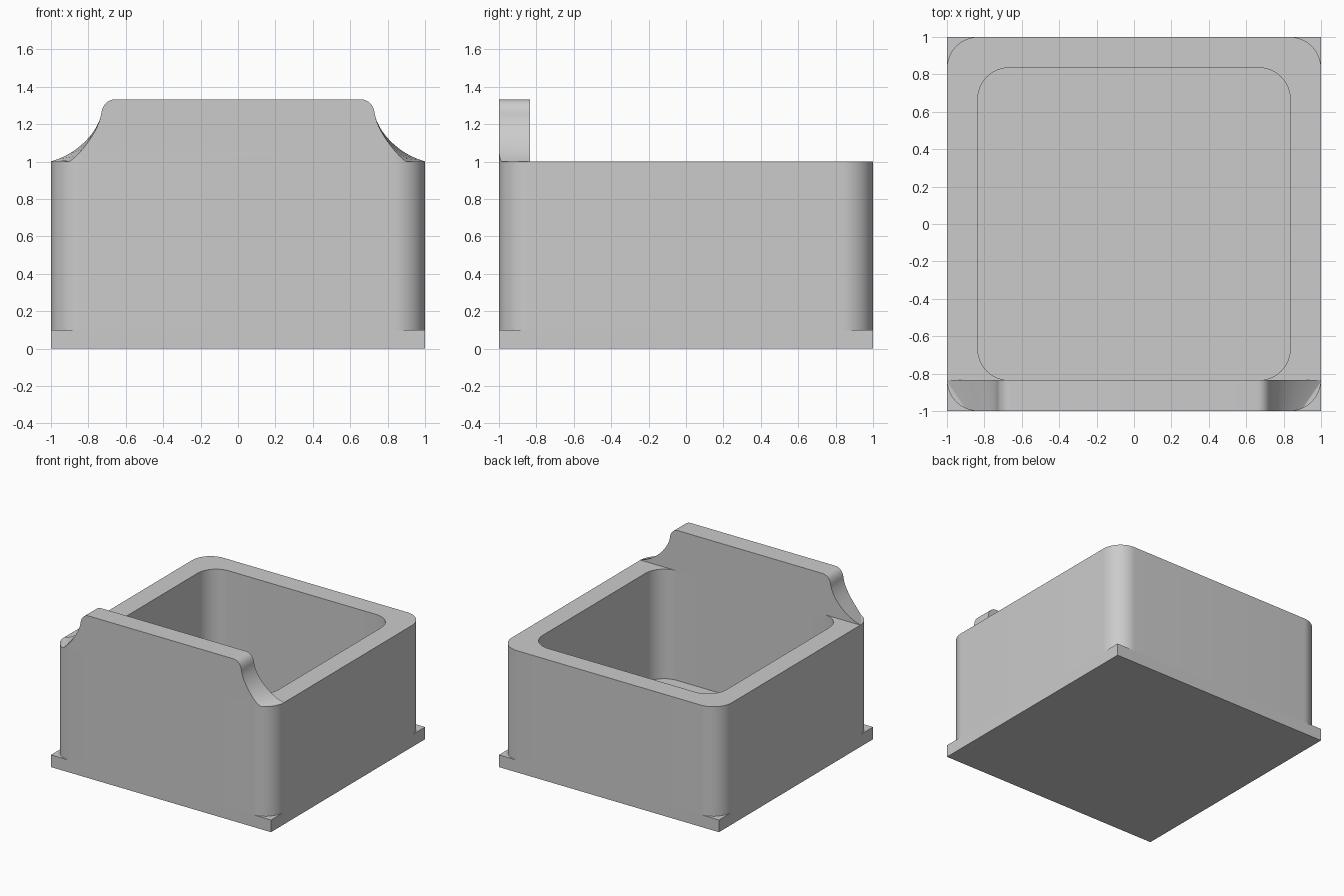
import bpy, bmesh, math

cube = bpy.data.objects.get("Cube")
if cube:
    bpy.data.objects.remove(cube, do_unlink=True)

OUTER, INNER, RADIUS = 1.0, 0.835, 0.167
FLOOR, RIM, CREST = 0.1, 1.0, 1.333

grey = bpy.data.materials.new("light grey")
grey.use_nodes = True
grey.diffuse_color = (0.6, 0.6, 0.6, 1)
grey.node_tree.nodes["Principled BSDF"].inputs["Base Color"].default_value = (0.6, 0.6, 0.6, 1)


def finish(name, bm):
    """Turn a bmesh into a smooth-by-angle grey object."""
    bmesh.ops.recalc_face_normals(bm, faces=bm.faces)
    mesh = bpy.data.meshes.new(name)
    bm.to_mesh(mesh)
    bm.free()
    mesh.materials.append(grey)
    obj = bpy.data.objects.new(name, mesh)
    bpy.context.collection.objects.link(obj)
    return obj


def smooth(obj):
    bpy.ops.object.select_all(action="DESELECT")
    obj.select_set(True)
    bpy.context.view_layer.objects.active = obj
    bpy.ops.object.shade_smooth_by_angle(angle=math.radians(30))


def rounded_square(bm, half, z, steps=16):
    """Ring of vertices around a square with rounded corners."""
    ring = []
    for quarter in range(4):
        mid = math.radians(45 + 90 * quarter)
        cx = math.copysign(half - RADIUS, math.cos(mid))
        cy = math.copysign(half - RADIUS, math.sin(mid))
        for i in range(steps + 1):
            a = math.pi / 2 * (quarter + i / steps)
            ring.append(bm.verts.new((cx + RADIUS * math.cos(a), cy + RADIUS * math.sin(a), z)))
    return ring


def bridge(bm, a, b):
    for i in range(len(a)):
        j = (i + 1) % len(a)
        bm.faces.new((a[i], a[j], b[j], b[i]))


# Square base plate, its top is also the floor of the box
bm = bmesh.new()
bmesh.ops.create_cube(bm, size=1)
bmesh.ops.scale(bm, vec=(2 * OUTER, 2 * OUTER, FLOOR), verts=bm.verts)
bmesh.ops.translate(bm, vec=(0, 0, FLOOR / 2), verts=bm.verts)
finish("base_plate", bm)

# Hollow box walls with rounded corners inside and out
bm = bmesh.new()
rings = [rounded_square(bm, half, z) for half, z in
         ((OUTER, FLOOR), (OUTER, RIM), (INNER, RIM), (INNER, FLOOR))]
for k in range(4):
    bridge(bm, rings[k], rings[(k + 1) % 4])
smooth(finish("box_walls", bm))


# Raised front panel: scooped shoulders that flare towards the inside
def bezier(p0, p1, p2, p3, steps):
    for i in range(steps + 1):
        t = i / steps
        w = ((1 - t) ** 3, 3 * t * (1 - t) ** 2, 3 * t * t * (1 - t), t ** 3)
        yield tuple(sum(c * p[k] for c, p in zip(w, (p0, p1, p2, p3))) for k in (0, 1))


def shoulder(foot, pull):
    """Right-hand outline: concave scoop, then the rounded top corner."""
    scoop = list(bezier((foot, RIM), pull, (0.74, 1.17), (0.73, 1.265), 20))
    crown = list(bezier((0.73, 1.265), (0.722, 1.305), (0.697, CREST), (0.655, CREST), 8))
    return scoop + crown[1:]


def outline(bm, y, foot, pull):
    half = shoulder(foot, pull)
    pts = half + [(-x, z) for x, z in reversed(half)]
    return [bm.verts.new((x, y, z)) for x, z in pts]


bm = bmesh.new()
front = outline(bm, -OUTER - 0.01, 0.885, (0.83, 1.06))
back = outline(bm, -INNER, 1.005, (0.85, 1.04))
bridge(bm, front, back)
bm.faces.new(front)
bm.faces.new(back)
panel = finish("front_panel", bm)

# Trim the panel to the rounded outside of the box
bm = bmesh.new()
low, high = rounded_square(bm, OUTER, RIM - 0.2), rounded_square(bm, OUTER, CREST + 0.2)
bridge(bm, low, high)
bm.faces.new(low)
bm.faces.new(high)
trim = finish("panel_trim_helper", bm)
trim.hide_render = True

bpy.ops.object.select_all(action="DESELECT")
panel.select_set(True)
bpy.context.view_layer.objects.active = panel
mod = panel.modifiers.new("Trim", "BOOLEAN")
mod.operation, mod.solver, mod.object = "INTERSECT", "EXACT", trim
bpy.ops.object.modifier_apply(modifier=mod.name)
bpy.data.objects.remove(trim, do_unlink=True)
smooth(panel)
